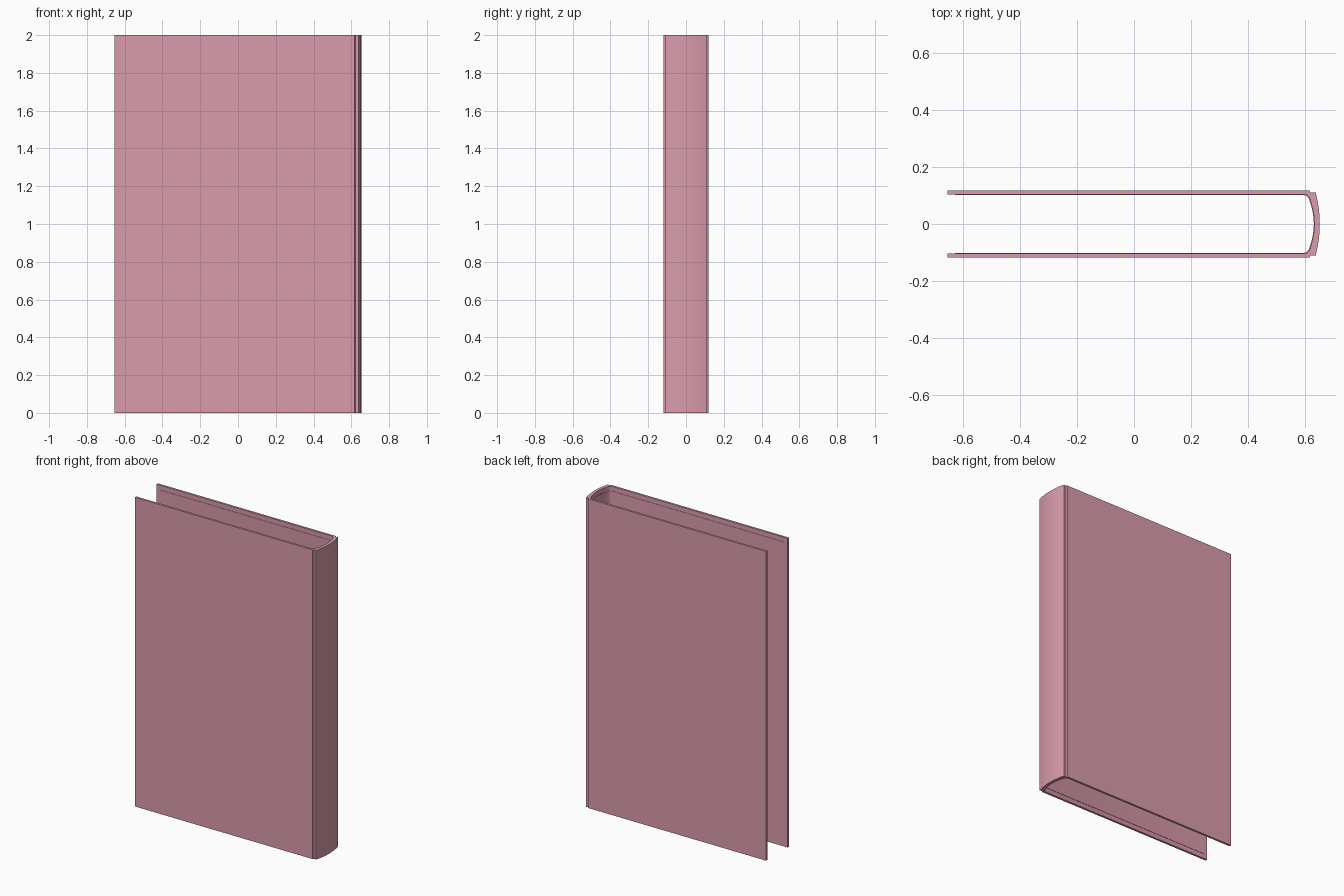
import bpy, bmesh

if "Cube" in bpy.data.objects:
    bpy.data.objects.remove(bpy.data.objects["Cube"])

FREE_X = -0.655      # open edge of the boards
HEIGHT = 2.0

mat = bpy.data.materials.new("pink_cloth")
mat.diffuse_color = (0.70, 0.33, 0.41, 1)
mat.use_nodes = True
mat.node_tree.nodes["Principled BSDF"].inputs["Base Color"].default_value = mat.diffuse_color


def bow(x_mid, x_end, y_end, n=16):
    """Shallow parabolic bow from +y_end to -y_end, bulging toward +x."""
    pts = []
    for i in range(n + 1):
        t = 1 - 2 * i / n
        pts.append((x_mid - (x_mid - x_end) * t * t, y_end * t))
    return pts


def symmetric(half, middle):
    """Half profile on +y, the bow, then the half mirrored to -y."""
    return half + middle + [(x, -y) for x, y in reversed(half)]


def inner_path(offset, start_x):
    """Inside outline of the cover, moved inward by offset."""
    y = 0.104 - offset
    half = [(start_x, y), (0.598, y), (0.606, y - 0.002), (0.612, y - 0.006), (0.616, y - 0.012)]
    half = [half[0]] + [(px - offset, py) for px, py in half[1:]]
    return symmetric(half, bow(0.634 - offset, 0.619 - offset, 0.084 - offset))


def extrude(name, profile, z0, z1):
    bm = bmesh.new()
    face = bm.faces.new([bm.verts.new((x, y, z0)) for x, y in profile])
    top = bmesh.ops.extrude_face_region(bm, geom=[face])
    bmesh.ops.translate(bm, vec=(0, 0, z1 - z0),
                        verts=[g for g in top["geom"] if isinstance(g, bmesh.types.BMVert)])
    bmesh.ops.recalc_face_normals(bm, faces=bm.faces)
    mesh = bpy.data.meshes.new(name)
    bm.to_mesh(mesh)
    bm.free()
    mesh.materials.append(mat)
    obj = bpy.data.objects.new(name, mesh)
    bpy.context.collection.objects.link(obj)
    bpy.ops.object.select_all(action='DESELECT')
    obj.select_set(True)
    bpy.context.view_layer.objects.active = obj
    bpy.ops.object.shade_smooth_by_angle(angle=0.5)
    return obj


# Hard cover: two boards, hinge grooves and rounded spine
outer = symmetric([(FREE_X, 0.118), (0.617, 0.118), (0.621, 0.110), (0.628, 0.110)],
                  bow(0.653, 0.638, 0.112))
extrude("book_cover", outer + inner_path(0, FREE_X)[::-1], 0, HEIGHT)

# Thin lining sheet, inset from the cover edges
lining = inner_path(-0.003, FREE_X + 0.025) + inner_path(0.002, FREE_X + 0.025)[::-1]
extrude("inner_lining", lining, 0.03, HEIGHT - 0.03)
